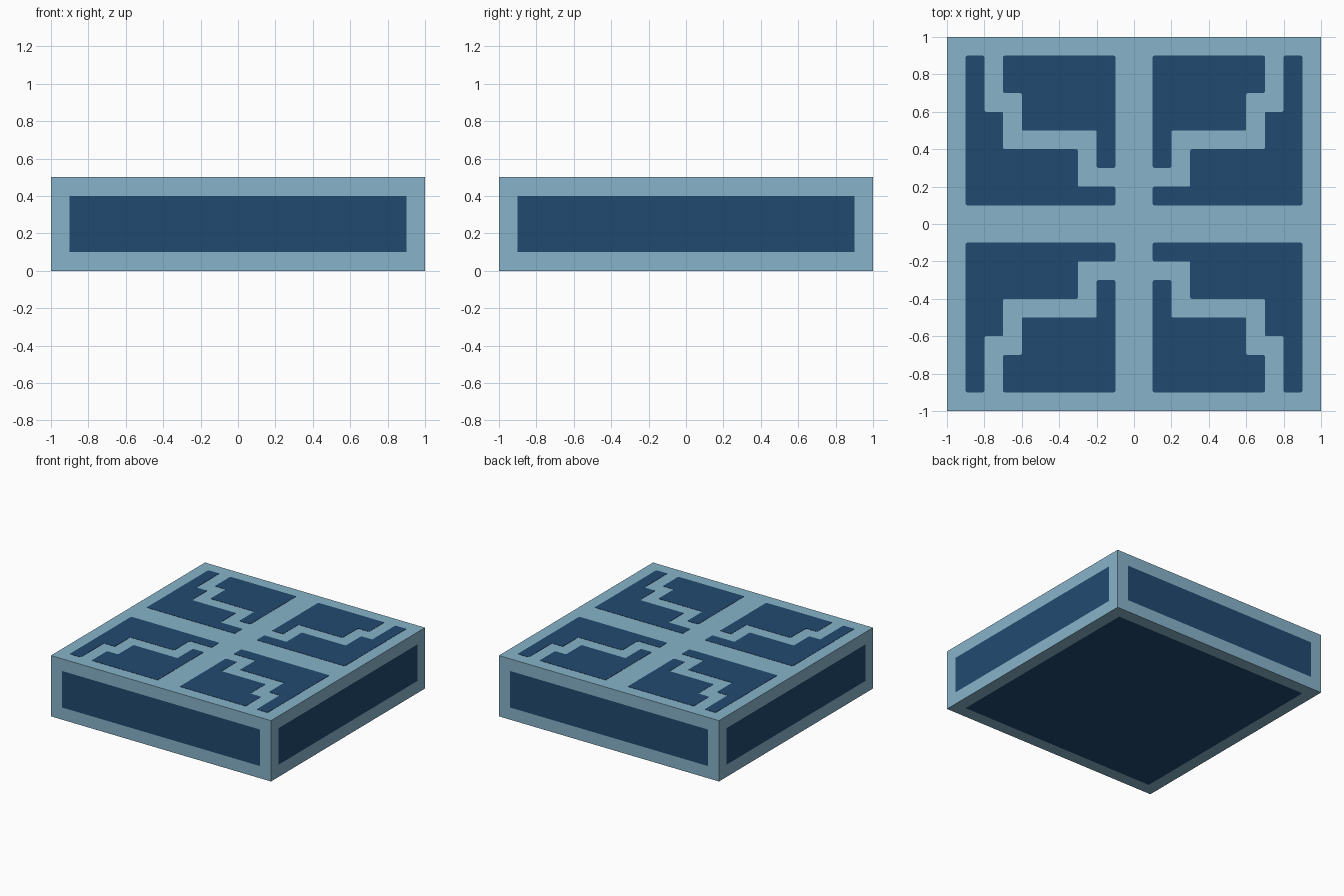
import bpy
import bmesh

if "Cube" in bpy.data.objects:
    bpy.data.objects.remove(bpy.data.objects["Cube"])


def material(name, rgb):
    m = bpy.data.materials.new(name)
    m.diffuse_color = (*rgb, 1.0)
    m.use_nodes = True
    m.node_tree.nodes["Principled BSDF"].inputs["Base Color"].default_value = m.diffuse_color
    return m


LIGHT = material("pale_blue", (0.242, 0.456, 0.591))
DARK = material("navy_blue", (0.0152, 0.0685, 0.162))

HEIGHT = 0.5
RAISE = 0.002


def link(name, bm, mats):
    mesh = bpy.data.meshes.new(name)
    bm.to_mesh(mesh)
    bm.free()
    for m in mats:
        mesh.materials.append(m)
    ob = bpy.data.objects.new(name, mesh)
    bpy.context.collection.objects.link(ob)
    return ob


# Slab with a dark panel inset on every side and underneath
bm = bmesh.new()
bmesh.ops.create_cube(bm, size=1.0)
bmesh.ops.scale(bm, vec=(2, 2, HEIGHT), verts=bm.verts)
bmesh.ops.translate(bm, vec=(0, 0, HEIGHT / 2), verts=bm.verts)
bm.normal_update()
panels = [f for f in bm.faces if f.normal.z < 0.5]
bmesh.ops.inset_individual(bm, faces=panels, thickness=0.1, use_even_offset=True)
for f in panels:
    f.material_index = 1
link("slab", bm, [LIGHT, DARK])


# Painted top panels: one quadrant, mirrored across x and y
def top_plate(name, outline):
    bm = bmesh.new()
    bm.faces.new([bm.verts.new((x, y, HEIGHT + RAISE)) for x, y in outline])
    ob = link(name, bm, [DARK])
    bevel = ob.modifiers.new("round_corners", 'BEVEL')
    bevel.affect = 'VERTICES'
    bevel.limit_method = 'NONE'
    bevel.width = 0.008
    bevel.segments = 2
    solid = ob.modifiers.new("thickness", 'SOLIDIFY')
    solid.thickness = RAISE * 2
    solid.offset = -1
    mirror = ob.modifiers.new("quadrants", 'MIRROR')
    mirror.use_axis = (True, True, False)


top_plate("inner_top_panel", [
    (0.1, 0.3), (0.2, 0.3), (0.2, 0.5), (0.6, 0.5),
    (0.6, 0.7), (0.7, 0.7), (0.7, 0.9), (0.1, 0.9)])
top_plate("outer_top_panel", [
    (0.9, 0.9), (0.8, 0.9), (0.8, 0.6), (0.7, 0.6), (0.7, 0.4),
    (0.3, 0.4), (0.3, 0.2), (0.1, 0.2), (0.1, 0.1), (0.9, 0.1)])
